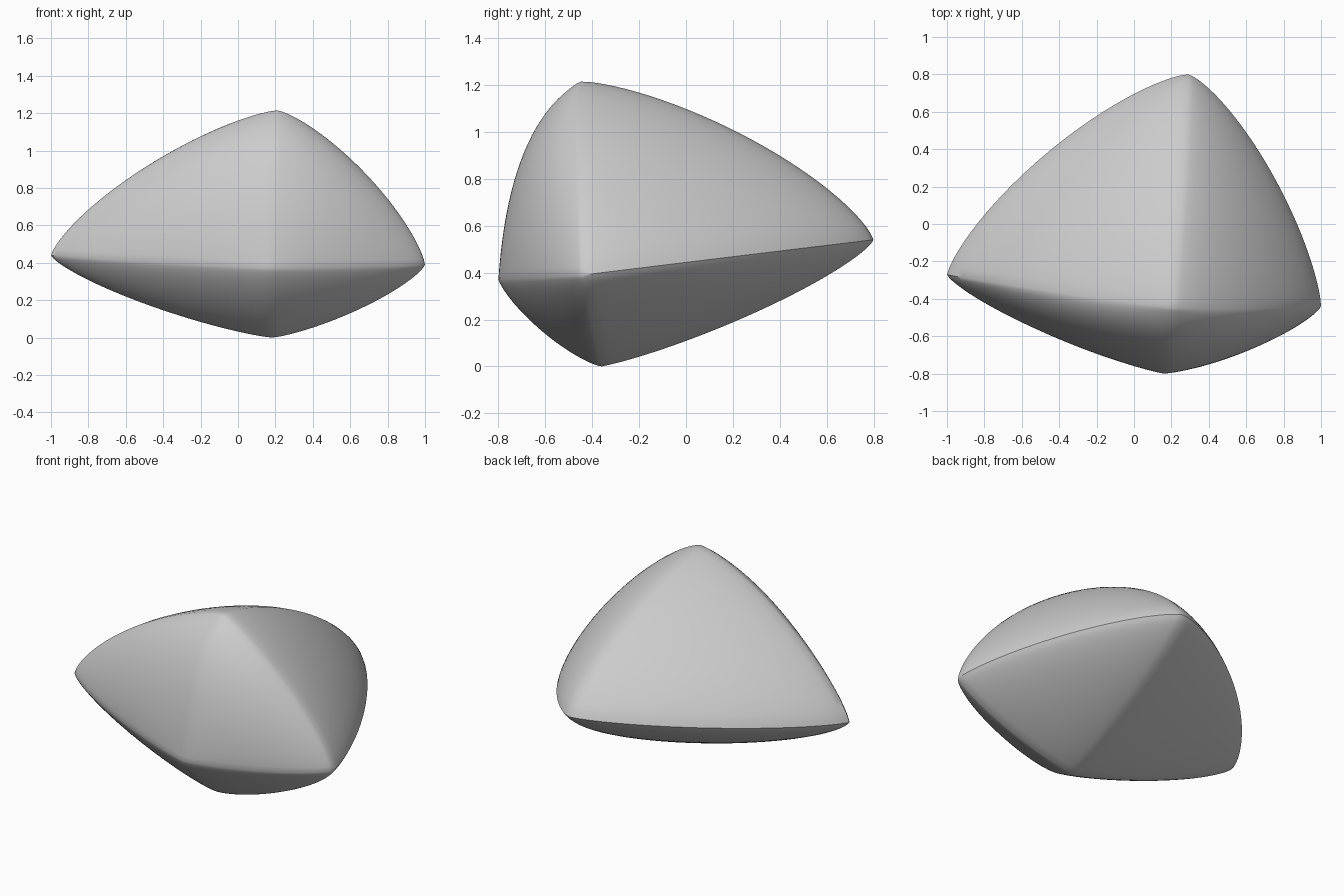
import bpy
import bmesh
from mathutils import Vector

cube = bpy.data.objects.get("Cube")
if cube:
    bpy.data.objects.remove(cube, do_unlink=True)

# Core and the six tips of the stone
core = Vector((0.19, -0.41, 0.39))
tips = {
    "left": Vector((1.0, -0.44, 0.39)),
    "right": Vector((-1.0, -0.27, 0.44)),
    "back": Vector((0.29, 0.8, 0.54)),
    "front": Vector((0.16, -0.8, 0.37)),
    "top": Vector((0.21, -0.45, 1.215)),
    "bottom": Vector((0.18, -0.36, 0.0)),
}
axes = [("left", "right"), ("back", "front"), ("top", "bottom")]


def inflate(co):
    """Push a point of the unit octahedron out to the rounded stone."""
    weights = [abs(c) for c in co]
    power = 1.32
    # The upper front is fuller than the other sides
    if co.y < 0 and co.z > 0:
        power += 1.2 * weights[1] * weights[2]
    size = sum(w ** power for w in weights) ** (1 / power)
    point = core.copy()
    for c, w, (plus, minus) in zip(co, weights, axes):
        tip = tips[plus if c >= 0 else minus]
        point += (tip - core) * (w / size)
    return point


# Octahedron, finely divided, then inflated
bm = bmesh.new()
for axis in range(3):
    for sign in (1, -1):
        co = Vector()
        co[axis] = sign
        bm.verts.new(co)
bmesh.ops.convex_hull(bm, input=bm.verts[:])
bmesh.ops.subdivide_edges(bm, edges=bm.edges[:], cuts=27, use_grid_fill=True)
for v in bm.verts:
    v.co = inflate(v.co)
bmesh.ops.recalc_face_normals(bm, faces=bm.faces[:])
mesh = bpy.data.meshes.new("stone")
bm.to_mesh(mesh)
bm.free()
stone = bpy.data.objects.new("stone", mesh)
bpy.context.collection.objects.link(stone)

# Plain grey
grey = bpy.data.materials.new("stone grey")
grey.use_nodes = True
color = (0.6, 0.6, 0.6, 1)
grey.diffuse_color = color
grey.node_tree.nodes["Principled BSDF"].inputs["Base Color"].default_value = color
mesh.materials.append(grey)

# Smooth shading
bpy.context.view_layer.objects.active = stone
stone.select_set(True)
bpy.ops.object.shade_smooth_by_angle(angle=0.7)
